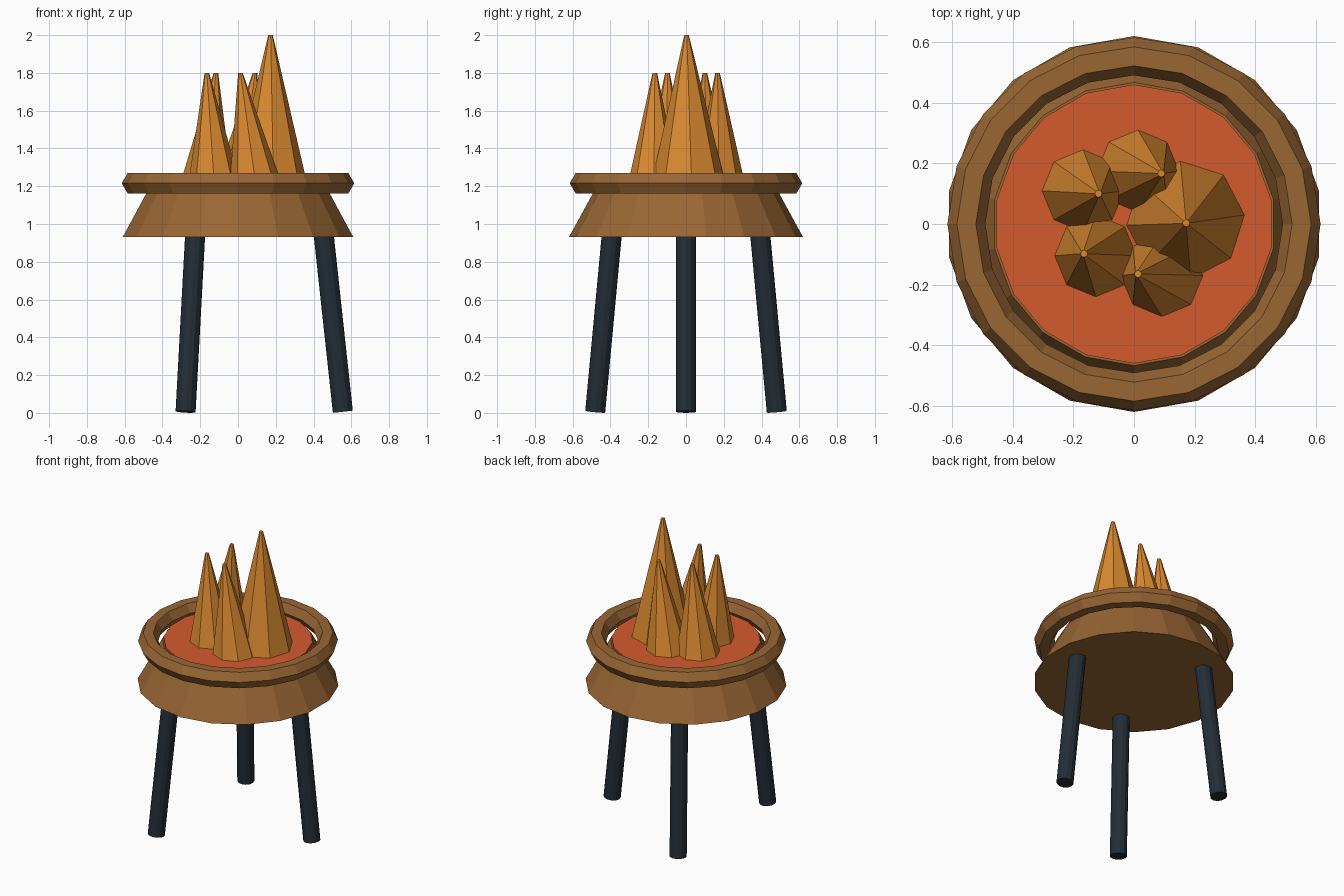
import bpy
import bmesh
from math import cos, sin, radians, tau
from mathutils import Vector

default_cube = bpy.data.objects.get("Cube")
if default_cube:
    bpy.data.objects.remove(default_cube, do_unlink=True)


def material(name, color):
    mat = bpy.data.materials.new(name)
    mat.use_nodes = True
    mat.diffuse_color = (*color, 1)
    mat.node_tree.nodes["Principled BSDF"].inputs["Base Color"].default_value = (*color, 1)
    return mat


brown = material("bronze_brown", (0.32, 0.134, 0.034))
ember_red = material("ember_red", (0.66, 0.105, 0.028))
flame_orange = material("flame_orange", (0.70, 0.25, 0.03))
iron = material("dark_iron", (0.017, 0.027, 0.037))


def frustum(name, base, r1, tip, r2, sides, mat, phase=0, square_ends=False):
    """Tapered prism between two points; ends lie flat, or square to the axis."""
    base, tip = Vector(base), Vector(tip)
    u, v = Vector((1, 0, 0)), Vector((0, 1, 0))
    if square_ends:
        turn = Vector((0, 0, 1)).rotation_difference(tip - base)
        u, v = turn @ u, turn @ v
    bm = bmesh.new()
    angles = [radians(phase) + tau * i / sides for i in range(sides)]
    low, high = [[bm.verts.new(c + r * (u * cos(a) + v * sin(a))) for a in angles]
                 for c, r in ((base, r1), (tip, r2))]
    for i in range(sides):
        j = (i + 1) % sides
        bm.faces.new((low[i], low[j], high[j], high[i]))
    bm.faces.new(high)
    bm.faces.new(low[::-1])
    mesh = bpy.data.meshes.new(name)
    bm.to_mesh(mesh)
    bm.free()
    mesh.materials.append(mat)
    obj = bpy.data.objects.new(name, mesh)
    bpy.context.collection.objects.link(obj)
    return obj


# Bowl and glowing coals
frustum("bowl", (0, 0, 0.93), 0.62, (0, 0, 1.21), 0.467, 18, brown, 90)
frustum("coals", (0, 0, 1.19), 0.46, (0, 0, 1.222), 0.46, 18, ember_red, 90)

# Floating rim ring
bpy.ops.mesh.primitive_torus_add(major_segments=20, minor_segments=6,
                                 major_radius=0.553, minor_radius=0.0625,
                                 location=(0, 0, 1.216))
rim = bpy.context.object
rim.name = "rim_ring"
rim.data.materials.append(brown)

# Three splayed legs
for name, angle in (("left_leg", 0), ("back_right_leg", 120), ("front_right_leg", 240)):
    out = Vector((cos(radians(angle)), sin(radians(angle)), 0))
    frustum(name, out * 0.555 + Vector((0, 0, 0.006)), 0.053,
            out * 0.453 + Vector((0, 0, 0.95)), 0.053, 12, iron, square_ends=True)

# Tall flame and four leaning small flames: base centre, tip
frustum("tall_flame", (0.17, 0.013, 1.2), 0.2, (0.172, 0.003, 2), 0.012, 8, flame_orange, 5)
small_flames = {
    "front_left_flame": ((0.095, -0.17), (0.013, -0.165)),
    "front_right_flame": ((-0.125, -0.105), (-0.165, -0.098)),
    "back_right_flame": ((-0.17, 0.11), (-0.117, 0.1)),
    "back_left_flame": ((0.01, 0.175), (0.09, 0.167)),
}
for name, (base, tip) in small_flames.items():
    frustum(name, (*base, 1.2), 0.14, (*tip, 1.8), 0.012, 8, flame_orange)
